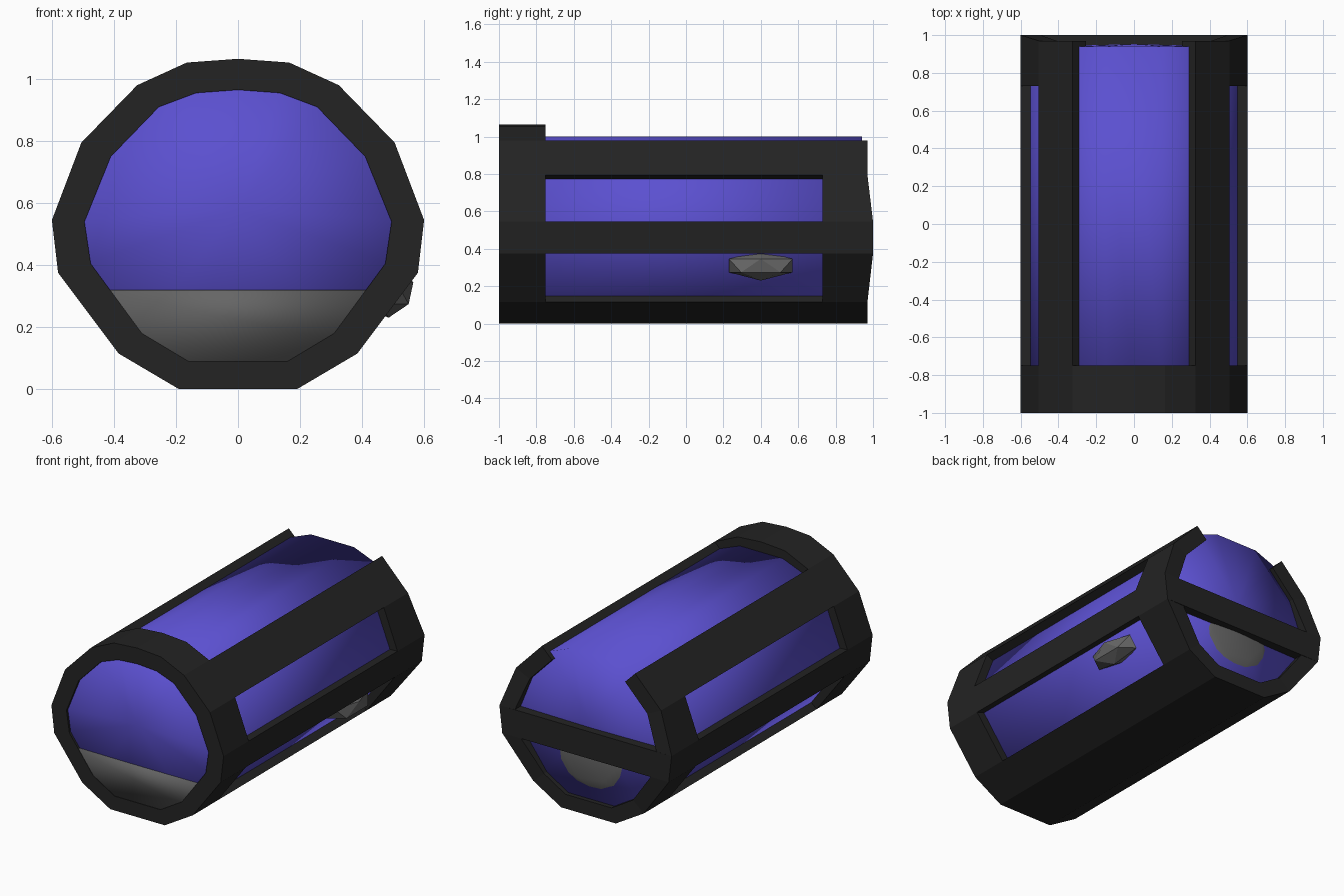
import bpy, bmesh
from mathutils import Matrix, Vector

if "Cube" in bpy.data.objects:
    bpy.data.objects.remove(bpy.data.objects["Cube"])


def mirror(half, top):
    """Closed section: right side upwards, top point, left side downwards."""
    return half + [(0, top)] + [(-x, z) for x, z in reversed(half)]


outer = mirror([(.19, 0), (.385, .115), (.58, .375), (.60, .545),
                (.505, .795), (.325, .98), (.165, 1.053)], 1.065)
inner = mirror([(.16, .09), (.31, .18), (.475, .405), (.495, .54),
                (.41, .75), (.255, .91), (.135, .955)], .965)
middle = [((a + c) / 2, (b + d) / 2) for (a, b), (c, d) in zip(outer, inner)]
middle = [(x, min(z, 1.0)) for x, z in middle]
N = len(outer)


def material(name, rgb):
    m = bpy.data.materials.new(name)
    m.diffuse_color = (*rgb, 1)
    m.use_nodes = True
    m.node_tree.nodes["Principled BSDF"].inputs["Base Color"].default_value = m.diffuse_color
    return m


dark = material("dark_metal", (.017, .017, .017))
purple = material("purple_glass", (.105, .08, .63))
grey = material("grey_fill", (.13, .13, .13))


def finish(bm, name, mat, smooth=False):
    bmesh.ops.recalc_face_normals(bm, faces=bm.faces)
    for f in bm.faces:
        f.smooth = smooth
    me = bpy.data.meshes.new(name)
    bm.to_mesh(me)
    bm.free()
    me.materials.append(mat)
    ob = bpy.data.objects.new(name, me)
    bpy.context.collection.objects.link(ob)
    return ob


def prism(section, y0, y1, name, mat, bulge0=0, bulge1=0):
    """Section swept along y with slightly domed, smooth-shaded ends."""
    bm = bmesh.new()
    rows = [[bm.verts.new((x, y, z)) for x, z in section] for y in (y0, y1)]
    n = len(section)
    for i in range(n):
        j = (i + 1) % n
        bm.faces.new((rows[0][i], rows[0][j], rows[1][j], rows[1][i]))
    for row, y, bulge in ((rows[0], y0, -bulge0), (rows[1], y1, bulge1)):
        if bulge:
            c = bm.verts.new((0, y + bulge, sum(v.co.z for v in row) / n))
            for i in range(n):
                bm.faces.new((row[i], row[(i + 1) % n], c))
        else:
            bm.faces.new(row)
    return finish(bm, name, mat, True)


# Frame: thick shell with side windows and an open top slot
roof = {5, 6, 7, 8}
open_cells = [set(), roof | {1, 3, 10, 12}, roof]
bm = bmesh.new()


def layer(section):
    ends = lambda i: 1.0 if i in (2, 3, 11, 12) else .97
    return [[bm.verts.new((x, y if y else ends(i), z))
             for i, (x, z) in enumerate(section)] for y in (-1, -.75, .73, None)]


lo, li = layer(outer), layer(inner)
twin = {a: b for ro, ri in zip(lo, li) for a, b in zip(ro, ri)}
sheet = []
for k, holes in enumerate(open_cells):
    for i in range(N):
        if i not in holes:
            j = (i + 1) % N
            sheet.append(bm.faces.new((lo[k][i], lo[k][j], lo[k + 1][j], lo[k + 1][i])))
rims = [e for e in bm.edges if len(e.link_faces) == 1]
for f in sheet:
    bm.faces.new([twin[v] for v in reversed(f.verts)])
for e in rims:
    a, b = e.verts
    bm.faces.new((a, b, twin[b], twin[a]))
bmesh.ops.delete(bm, geom=[v for v in bm.verts if not v.link_faces], context='VERTS')
finish(bm, "frame", dark)

# Rear crossbar
bm = bmesh.new()
bmesh.ops.create_cube(bm, size=1, matrix=Matrix.LocRotScale(
    Vector((0, .97, .46)), None, Vector((1.16, .06, .17))))
finish(bm, "rear_crossbar", dark)

# Purple capsule, smooth over its edges
prism(middle, -.985, .94, "capsule", purple, .008, .012)

# Grey fill in the bottom of the capsule
low = [(x * .985, z + .004) for x, z in middle[:2]] + [(.44, .32)]
prism(low + [(-x, z) for x, z in reversed(low)], -.998, .93, "bottom_fill", grey)


# Lumps pressing out through the right lower window and the rear
def lump(name, loc, scale, smooth):
    bm = bmesh.new()
    bmesh.ops.create_icosphere(bm, subdivisions=2 if smooth else 1, radius=1,
                               matrix=Matrix.LocRotScale(Vector(loc), None, Vector(scale)))
    finish(bm, name, grey, smooth)


lump("side_lump", (.485, .40, .31), (.09, .2, .08), False)
lump("rear_lump", (0, .90, .34), (.32, .065, .25), True)
